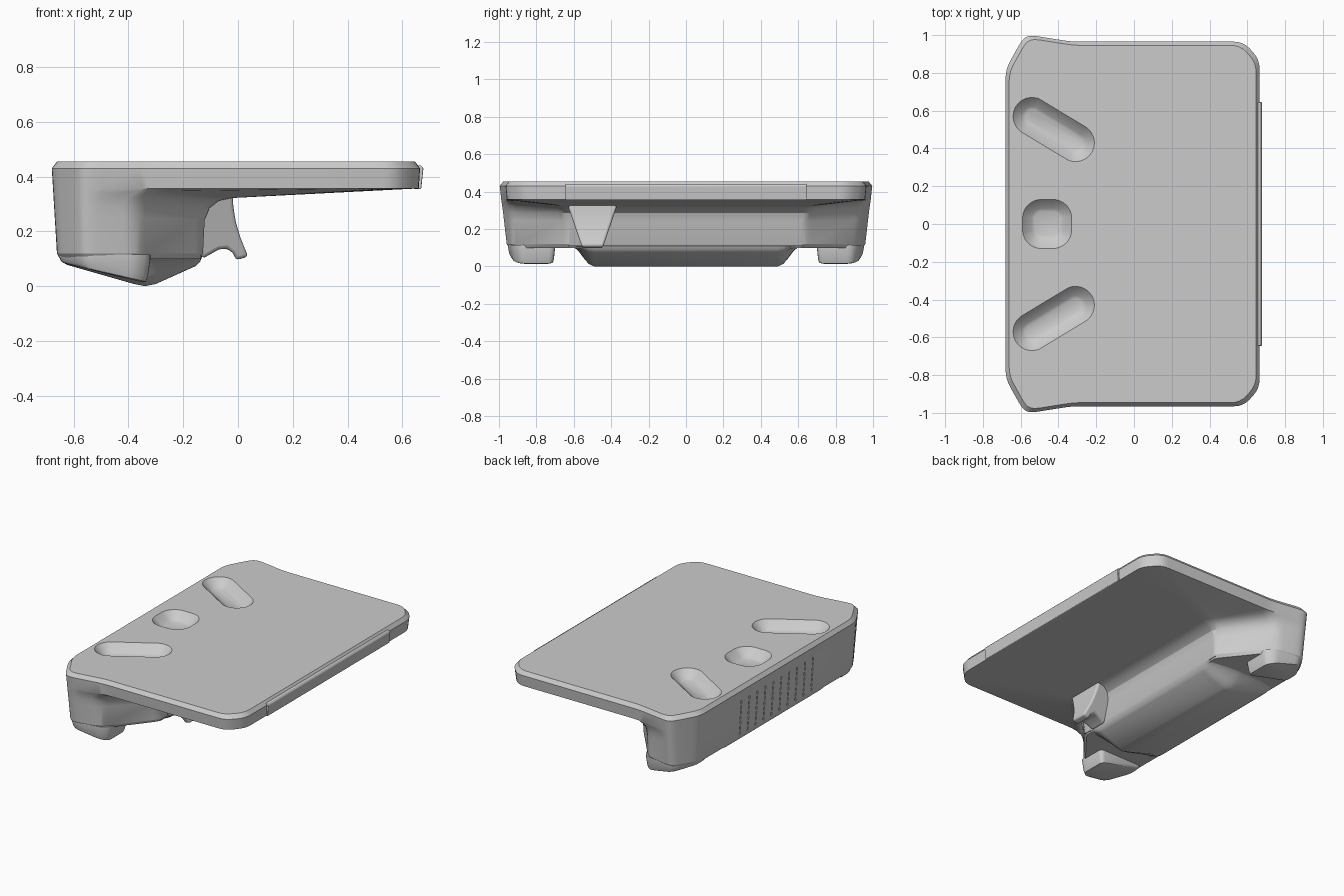
import bpy, bmesh, math
from mathutils import Vector, Matrix

if "Cube" in bpy.data.objects:
    bpy.data.objects.remove(bpy.data.objects["Cube"])


def finish(name, bm, bevel=0):
    bmesh.ops.recalc_face_normals(bm, faces=bm.faces[:])
    me = bpy.data.meshes.new(name)
    bm.to_mesh(me)
    bm.free()
    ob = bpy.data.objects.new(name, me)
    bpy.context.collection.objects.link(ob)
    if bevel:
        m = ob.modifiers.new("Bevel", 'BEVEL')
        m.width, m.segments, m.limit_method = bevel, 3, 'ANGLE'
    return ob


def activate(ob):
    bpy.ops.object.select_all(action='DESELECT')
    bpy.context.view_layer.objects.active = ob
    ob.select_set(True)


def smooth(ob, angle=32):
    activate(ob)
    bpy.ops.object.shade_smooth_by_angle(angle=math.radians(angle))


def loft(rings, bm=None):
    bm = bm or bmesh.new()
    vs = [[bm.verts.new(p) for p in r] for r in rings]
    n = len(vs[0])
    for a, b in zip(vs, vs[1:]):
        for i in range(n):
            j = (i + 1) % n
            bm.faces.new((a[i], a[j], b[j], b[i]))
    bm.faces.new(vs[0])
    bm.faces.new(vs[-1][::-1])
    return bm


def rounded(pts, d, seg=4):
    """Round each corner of a closed 3D outline with a small curve."""
    pts = [Vector(p) for p in pts]
    out = []
    for i, p in enumerate(pts):
        a, b = pts[i - 1] - p, pts[(i + 1) % len(pts)] - p
        s = p + a.normalized() * min(d, a.length * .4)
        e = p + b.normalized() * min(d, b.length * .4)
        for k in range(seg + 1):
            t = k / seg
            out.append(s * (1 - t) ** 2 + p * 2 * t * (1 - t) + e * t * t)
    return out


def mirrored(half):
    return half + [(x, -y, z) for x, y, z in reversed(half)]


def rear(z):
    k = (.43 - z) / .33
    return [(-.68 + .02 * k, .82 - .01 * k, z), (-.59 + .01 * k, .98 - .035 * k, z),
            (-.55 + .01 * k, 1 - .04 * k, z)]


# Main housing: wide plate flowing into the deep rear body
rim = rear(.43) + [(-.33, .965, .43), (.58, .965, .43), (.665, .87, .43)]
levels = [[(x * .972, y * .98, .455) for x, y, z in rim], rim,
          rear(.357) + [(-.30, .957, .357), (.575, .957, .357), (.66, .86, .357)]]
for z, d, e in [(.34, (-.31, .953, .35), (-.02, .66, .322)),
                (.32, (-.35, .945, .325), (-.07, .65, .312)),
                (.29, (-.37, .94, .29), (-.105, .645, .285)),
                (.25, (-.375, .938, .25), (-.122, .64, .24)),
                (.12, (-.37, .93, .12), (-.128, .635, .12))]:
    levels.append(rear(z) + [d, e, (e[0], e[1] - .04, e[2])])
levels.append([(-.4 + (x + .4) * .96, y * .985, .1) for x, y, z in levels[-1]])
housing = finish("housing", loft([rounded(mirrored(h), .05) for h in levels]))


# Cutters for the tapered pockets on top
def pocket(core, bm):
    rings = []
    for r, z in [(.11, .475), (.10, .455), (.088, .442), (.052, .408), (.035, .40)]:
        ring = []
        for i in range(40):
            a = 2 * math.pi * (i + .5) / 40
            u = Vector((math.cos(a), math.sin(a)))
            c = max((Vector(p) for p in core), key=lambda p: p.dot(u))
            ring.append((*(c + u * r), z))
        rings.append(ring)
    loft(rings, bm)


bm = bmesh.new()
for s in (1, -1):
    pocket([(-.54, s * .57), (-.31, s * .43)], bm)
pocket([(-.46 + i * .03, j * .03) for i in (-1, 1) for j in (-1, 1)], bm)
pockets = finish("pocket_cutter", bm)

# Cutters for the rear vent slots
bm = bmesh.new()
for i in range(10):
    for j in range(7):
        z = .14 + j * .035
        loc = (-.68 + .0606 * (.43 - z), (i - 4.5) * .084, z)
        bmesh.ops.create_cube(bm, matrix=Matrix.Translation(loc) @ Matrix.Diagonal((.02, .01, .023, 1)))
vents = finish("vent_cutter", bm)

for cutter in (pockets, vents):
    m = housing.modifiers.new("Cut", 'BOOLEAN')
    m.operation, m.solver, m.object = 'DIFFERENCE', 'EXACT', cutter
    activate(housing)
    bpy.ops.object.modifier_apply(modifier=m.name)
    bpy.data.objects.remove(cutter)
smooth(housing, 28)

# Central keel below the body, fading out at both ends
keel = [(-.655, .11), (-.645, .09), (-.625, .078), (-.38, .008), (-.34, 0), (-.30, .008),
        (-.155, .073), (-.138, .09), (-.13, .11)]
half = [(.63, 0), (.60, .06), (.575, .25), (.545, .62), (.52, .88), (.49, 1)]
stations = half + [(-y, s) for y, s in reversed(half)]
smooth(finish("keel", loft([[(x, y, .11 - (.11 - z) * s) for x, z in keel]
                            + [(-.2, y, .15), (-.6, y, .15)] for y, s in stations])))

# Two corner feet with sloping soles
plan = [(-.652, .70), (-.655, .80), (-.578, .935), (-.54, .955), (-.37, .93), (-.32, .89), (-.32, .70)]
for s, side in ((1, "left"), (-1, "right")):
    rings = []
    for k, drop in [(1, 0), (1, .15), (.95, .75), (.91, .95), (.85, 1)]:
        ring = []
        for x, y in plan:
            x, y = -.5 + (x + .5) * k, .82 + (y - .82) * k
            sole = .082 - .24 * (x + .63)
            ring.append((x, s * y, .115 + (sole - .115) * drop))
        rings.append(rounded(ring, .03))
    smooth(finish(side + "_foot", loft(rings)), 40)

# Tapered trigger hook under the plate
prof = [(-.02, .34), (-.017, .29), (-.008, .235), (.008, .18), (.024, .14), (.037, .108),
        (-.006, .095), (-.02, .122), (-.042, .138), (-.07, .134), (-.13, .10), (-.15, .2), (-.15, .34)]
smooth(finish("hook", loft([[(x, -.5 + s * (.055 + .075 * (z - .1) / .22), z) for x, z in prof]
                            for s in (-1, 1)]), .012), 35)

# Raised strip on the front edge
bm = loft([[(x, y, z) for x, z in [(.64, .355), (.669, .355), (.677, .43), (.668, .441), (.64, .441)]]
           for y in (-.645, .645)])
smooth(finish("edge_strip", bm, .004))
